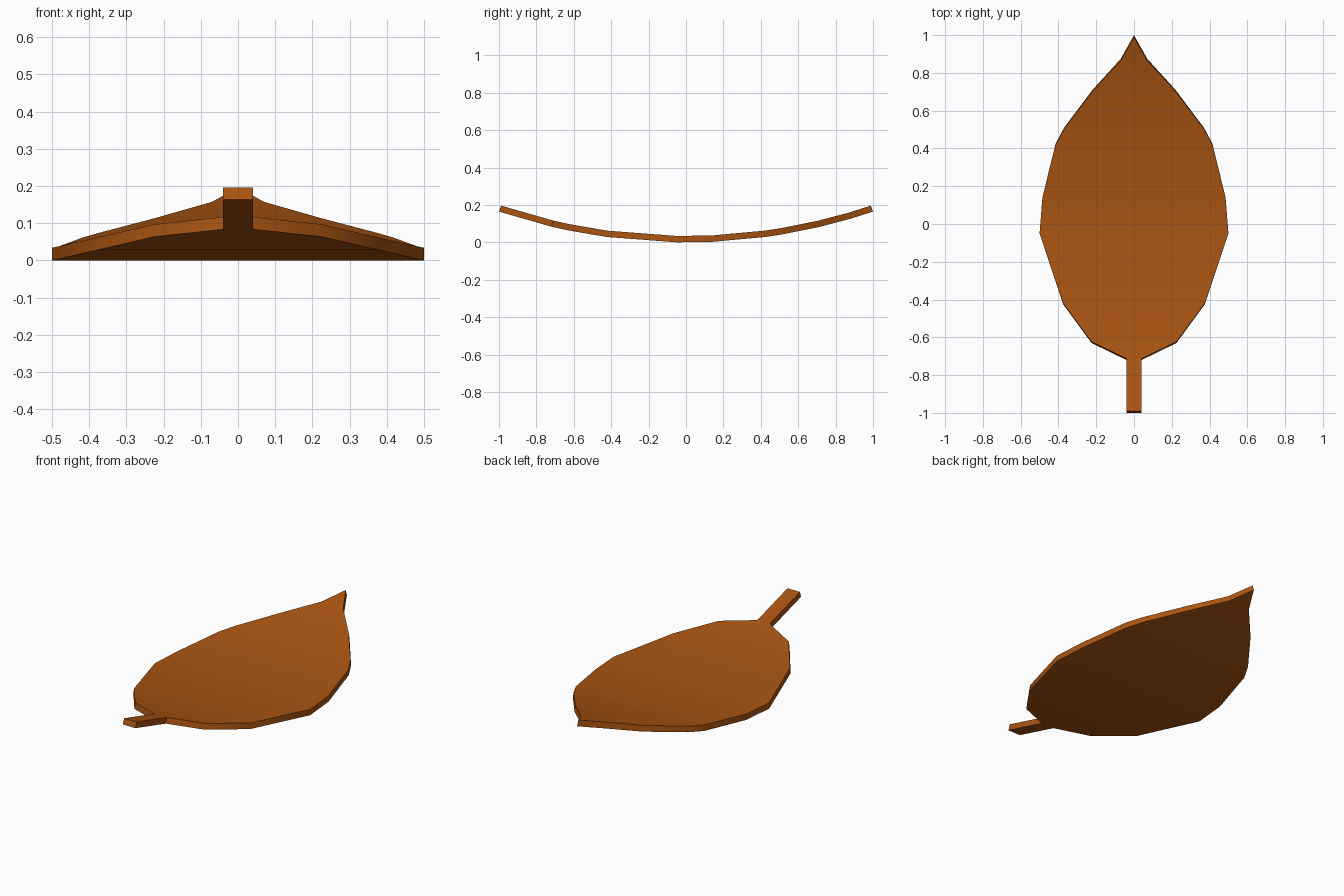
import bpy, bmesh, math
from mathutils import Vector

if "Cube" in bpy.data.objects:
    bpy.data.objects.remove(bpy.data.objects["Cube"])

# Half outline of the leaf on its underside: (half width, y), stem to tip
OUTLINE = [(0.04, -1.0), (0.04, -0.72), (0.225, -0.63), (0.375, -0.425),
           (0.5, -0.05), (0.485, 0.14), (0.415, 0.425), (0.37, 0.51),
           (0.22, 0.71), (0.07, 0.875)]
TIP_Y = 1.0
RADIUS = 3.12       # lengthwise curl
THICK = 0.034


def curl(x, y, lift):
    """Place a point on the curled sheet, lifted along its normal."""
    a = math.asin(y / RADIUS)
    r = RADIUS - lift
    return Vector((x, r * math.sin(a), RADIUS - r * math.cos(a)))


# Leaf blade and stem: one curled sheet made of mirrored strips
bm = bmesh.new()
layers = []
for lift in (0.0, THICK):
    left = [bm.verts.new(curl(-w, y, lift)) for w, y in OUTLINE]
    right = [bm.verts.new(curl(w, y, lift)) for w, y in OUTLINE]
    tip = bm.verts.new(curl(0, TIP_Y, lift))
    for i in range(len(OUTLINE) - 1):
        bm.faces.new((left[i], right[i], right[i + 1], left[i + 1]))
    bm.faces.new((left[-1], right[-1], tip))
    layers.append(right + [tip] + left[::-1])

# Rim joining the two sides
low, high = layers
n = len(low)
for i in range(n):
    j = (i + 1) % n
    bm.faces.new((low[i], low[j], high[j], high[i]))
bmesh.ops.recalc_face_normals(bm, faces=bm.faces[:])

# Rest the leaf on the ground
base = min(v.co.z for v in bm.verts)
bmesh.ops.translate(bm, verts=bm.verts[:], vec=(0, 0, -base))

mesh = bpy.data.meshes.new("leaf")
bm.to_mesh(mesh)
bm.free()
leaf = bpy.data.objects.new("leaf", mesh)
bpy.context.collection.objects.link(leaf)

# Autumn brown
mat = bpy.data.materials.new("autumn_brown")
mat.diffuse_color = (0.40, 0.09, 0.006, 1)
mat.use_nodes = True
mat.node_tree.nodes["Principled BSDF"].inputs["Base Color"].default_value = mat.diffuse_color
mesh.materials.append(mat)

bpy.context.view_layer.objects.active = leaf
leaf.select_set(True)
bpy.ops.object.shade_smooth_by_angle(angle=math.radians(30))
